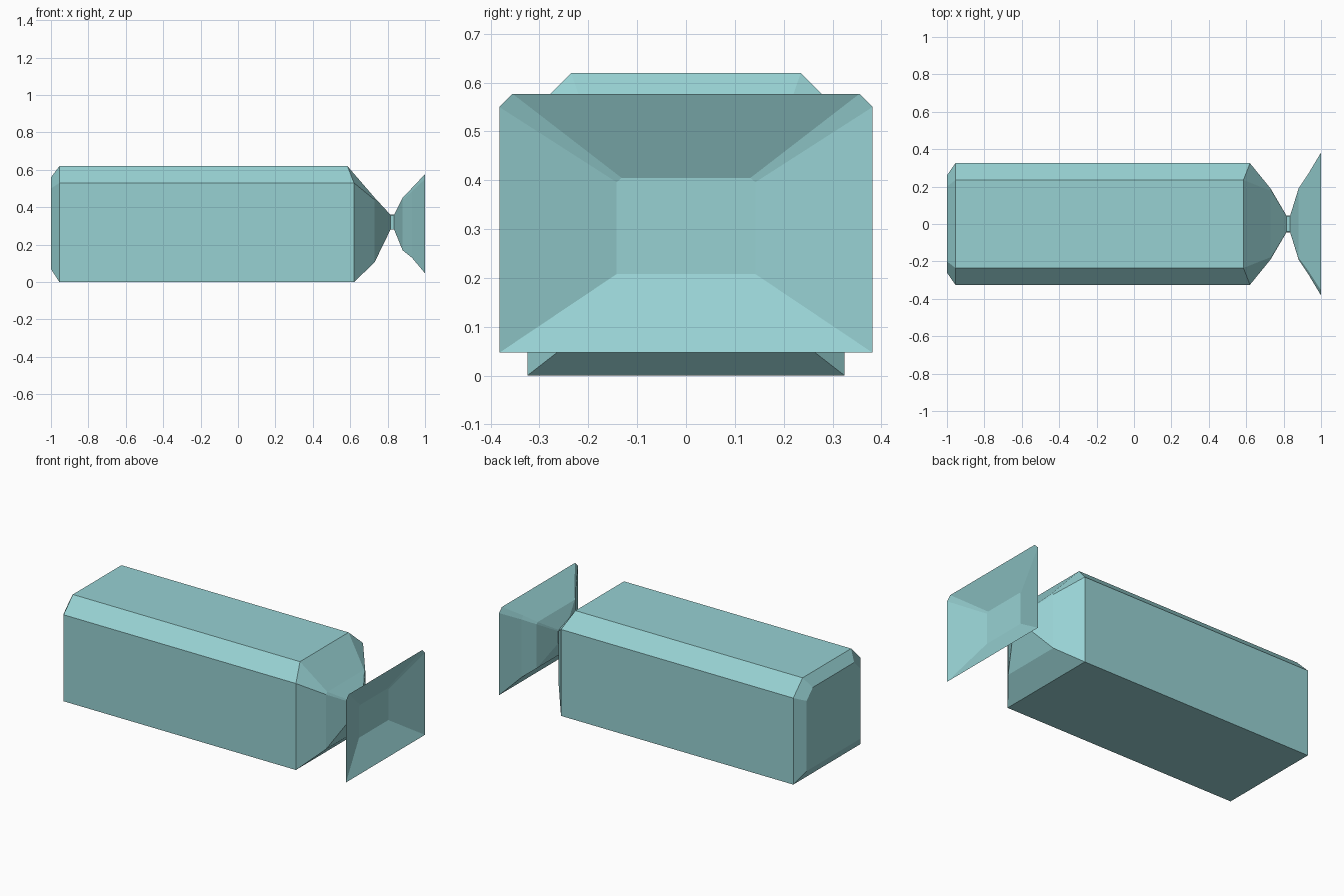
import bpy
import bmesh

cube = bpy.data.objects.get("Cube")
if cube:
    bpy.data.objects.remove(cube, do_unlink=True)

teal = bpy.data.materials.new("pale_teal")
teal.use_nodes = True
color = (0.31, 0.64, 0.65, 1.0)
teal.diffuse_color = color
teal.node_tree.nodes["Principled BSDF"].inputs["Base Color"].default_value = color


def section(x, half, low, shoulder, top, top_half, top_x=None):
    """Box-shaped cross-section with bevelled upper corners."""
    tx = x if top_x is None else top_x
    return [(x, -half, low), (x, half, low), (x, half, shoulder),
            (tx, top_half, top), (tx, -top_half, top), (x, -half, shoulder)]


def loft(name, sections, cap_start=False, cap_end=False):
    """Skin a row of cross-sections with flat quads."""
    bm = bmesh.new()
    rings = [[bm.verts.new(p) for p in s] for s in sections]
    for a, b in zip(rings, rings[1:]):
        for i in range(len(a)):
            j = (i + 1) % len(a)
            bm.faces.new((a[i], a[j], b[j], b[i]))
    if cap_start:
        bm.faces.new(rings[0][::-1])
    if cap_end:
        bm.faces.new(rings[-1])
    # Outward winding for sections running from -x to +x
    bmesh.ops.reverse_faces(bm, faces=bm.faces[:])
    bmesh.ops.recalc_face_normals(bm, faces=bm.faces[:])
    mesh = bpy.data.meshes.new(name)
    bm.to_mesh(mesh)
    bm.free()
    mesh.materials.append(teal)
    obj = bpy.data.objects.new(name, mesh)
    bpy.context.collection.objects.link(obj)
    return obj


# Long wrapped body, narrowing towards the neck
loft("wrapped_body", [
    section(-1.0, 0.26, 0.07, 0.50, 0.56, 0.20),
    section(-0.955, 0.325, 0.0, 0.53, 0.62, 0.235),
    section(0.62, 0.325, 0.0, 0.53, 0.62, 0.235, top_x=0.585),
    section(0.73, 0.19, 0.105, 0.44, 0.452, 0.178),
    section(0.815, 0.045, 0.28, 0.355, 0.36, 0.04),
], cap_start=True, cap_end=True)

# Pinched neck
loft("pinched_neck", [
    section(x, 0.045, 0.28, 0.355, 0.36, 0.04) for x in (0.815, 0.835)
], cap_start=True, cap_end=True)

# Flared end, folding back inside to a recessed floor
loft("flared_end", [
    section(0.835, 0.045, 0.28, 0.355, 0.36, 0.04),
    section(0.88, 0.19, 0.17, 0.44, 0.45, 0.18),
    section(0.93, 0.265, 0.13, 0.485, 0.503, 0.247),
    section(1.0, 0.382, 0.047, 0.55, 0.577, 0.355),
    section(0.92, 0.142, 0.208, 0.396, 0.405, 0.132),
], cap_start=True, cap_end=True)
